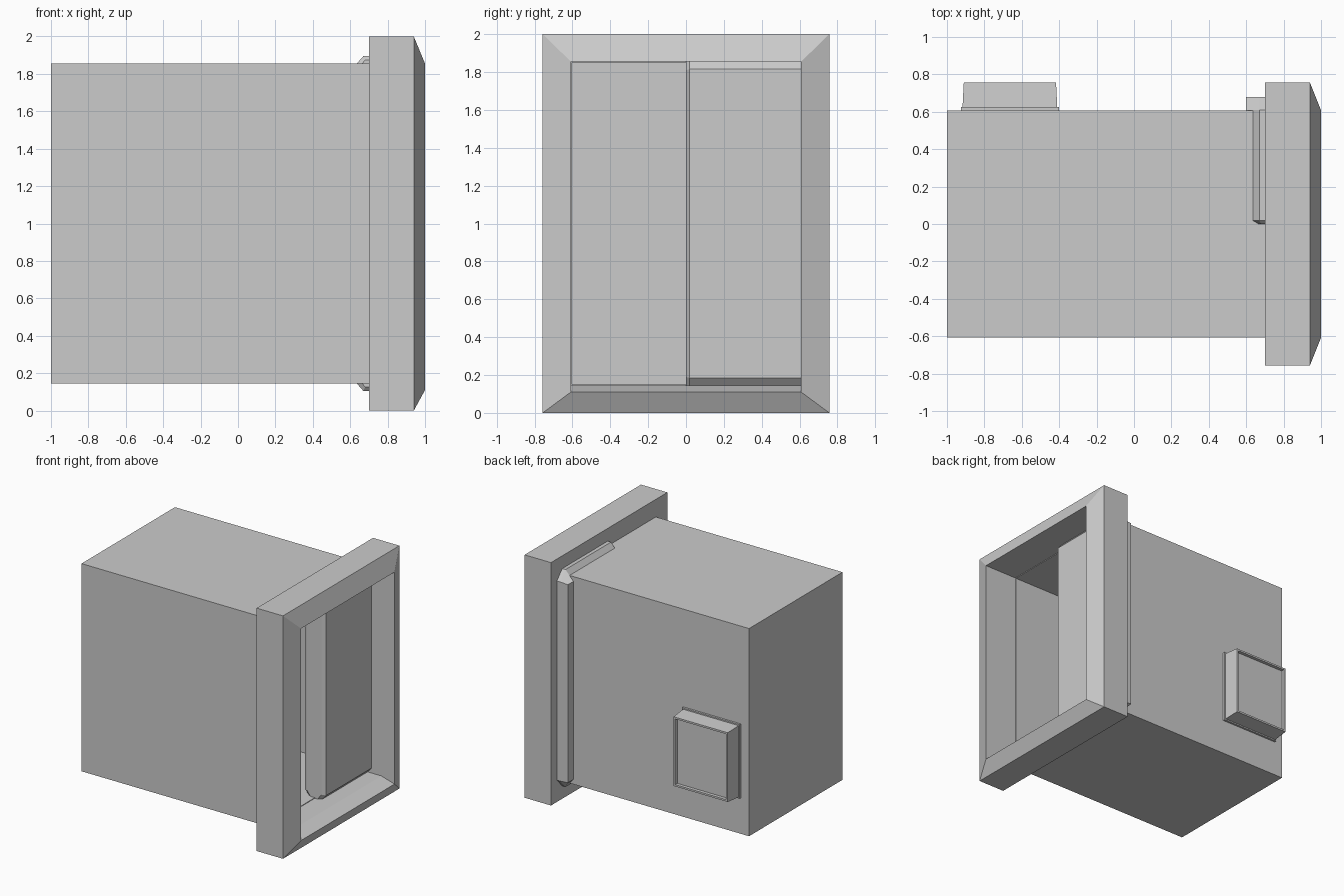
import bpy
import bmesh

if "Cube" in bpy.data.objects:
    bpy.data.objects.remove(bpy.data.objects["Cube"])

grey = bpy.data.materials.new("plain_grey")
grey.diffuse_color = (0.6, 0.6, 0.6, 1)
grey.use_nodes = True
grey.node_tree.nodes["Principled BSDF"].inputs["Base Color"].default_value = grey.diffuse_color


def loft(name, rings, cap_start=False, cap_end=False, closed=False):
    """Skin a series of matching point loops into one object."""
    bm = bmesh.new()
    loops = [[bm.verts.new(p) for p in ring] for ring in rings]
    n = len(loops[0])
    pairs = list(zip(loops, loops[1:]))
    if closed:
        pairs.append((loops[-1], loops[0]))
    for a, b in pairs:
        for i in range(n):
            j = (i + 1) % n
            bm.faces.new((a[i], a[j], b[j], b[i]))
    if cap_start:
        bm.faces.new(loops[0][::-1])
    if cap_end:
        bm.faces.new(loops[-1])
    bmesh.ops.recalc_face_normals(bm, faces=bm.faces)
    mesh = bpy.data.meshes.new(name)
    bm.to_mesh(mesh)
    bm.free()
    mesh.materials.append(grey)
    ob = bpy.data.objects.new(name, mesh)
    bpy.context.collection.objects.link(ob)
    return ob


def rect_x(x, half_y, z0, z1):
    return [(x, -half_y, z0), (x, half_y, z0), (x, half_y, z1), (x, -half_y, z1)]


def rect_y(y, x0, x1, z0, z1):
    return [(x0, y, z0), (x1, y, z0), (x1, y, z1), (x0, y, z1)]


# Hollow box, open towards +x
loft("hollow_box", [
    rect_x(-0.995, 0.603, 0.15, 1.85),
    rect_x(0.70, 0.603, 0.15, 1.85),
    rect_x(0.70, 0.608, 0.145, 1.855),
    rect_x(-1.0, 0.608, 0.145, 1.855),
], cap_start=True, cap_end=True)

# Front surround with outward bevel and sloped sill
loft("front_surround", [
    rect_x(0.70, 0.757, 0.0, 2.0),
    rect_x(0.94, 0.757, 0.0, 2.0),
    rect_x(1.0, 0.608, 0.11, 1.855),
    rect_x(0.88, 0.608, 0.145, 1.855),
    rect_x(0.70, 0.608, 0.145, 1.855),
], closed=True)


# Sliding panel across half of the opening, edges chamfered
def panel_ring(y, x0, x1, z_side, z_mid, slope):
    """Eight-sided section; heights are measured from the middle, z = 1."""
    half = [(x0, z_side), (x0 + slope, z_mid), (x1 - slope, z_mid), (x1, z_side)]
    return ([(x, y, 1 + z) for x, z in half] +
            [(x, y, 1 - z) for x, z in reversed(half)])


loft("sliding_panel", [
    panel_ring(0.0, 0.63, 0.76, 0.81, 0.875, 0.05),
    panel_ring(0.018, 0.60, 0.79, 0.815, 0.895, 0.07),
    panel_ring(0.61, 0.60, 0.79, 0.815, 0.895, 0.07),
    panel_ring(0.68, 0.60, 0.79, 0.815, 0.82, 0.07),
], cap_start=True, cap_end=True)

# Rear socket: base flange and tapered cover with shallow recess
loft("socket_flange", [
    rect_y(0.60, -0.925, -0.40, 0.44, 1.05),
    rect_y(0.625, -0.925, -0.40, 0.44, 1.05),
], cap_start=True, cap_end=True)
loft("socket_cover", [
    rect_y(0.62, -0.917, -0.41, 0.45, 1.04),
    rect_y(0.757, -0.91, -0.417, 0.46, 1.03),
    rect_y(0.757, -0.895, -0.432, 0.475, 1.015),
    rect_y(0.73, -0.895, -0.432, 0.475, 1.015),
], cap_start=True, cap_end=True)
